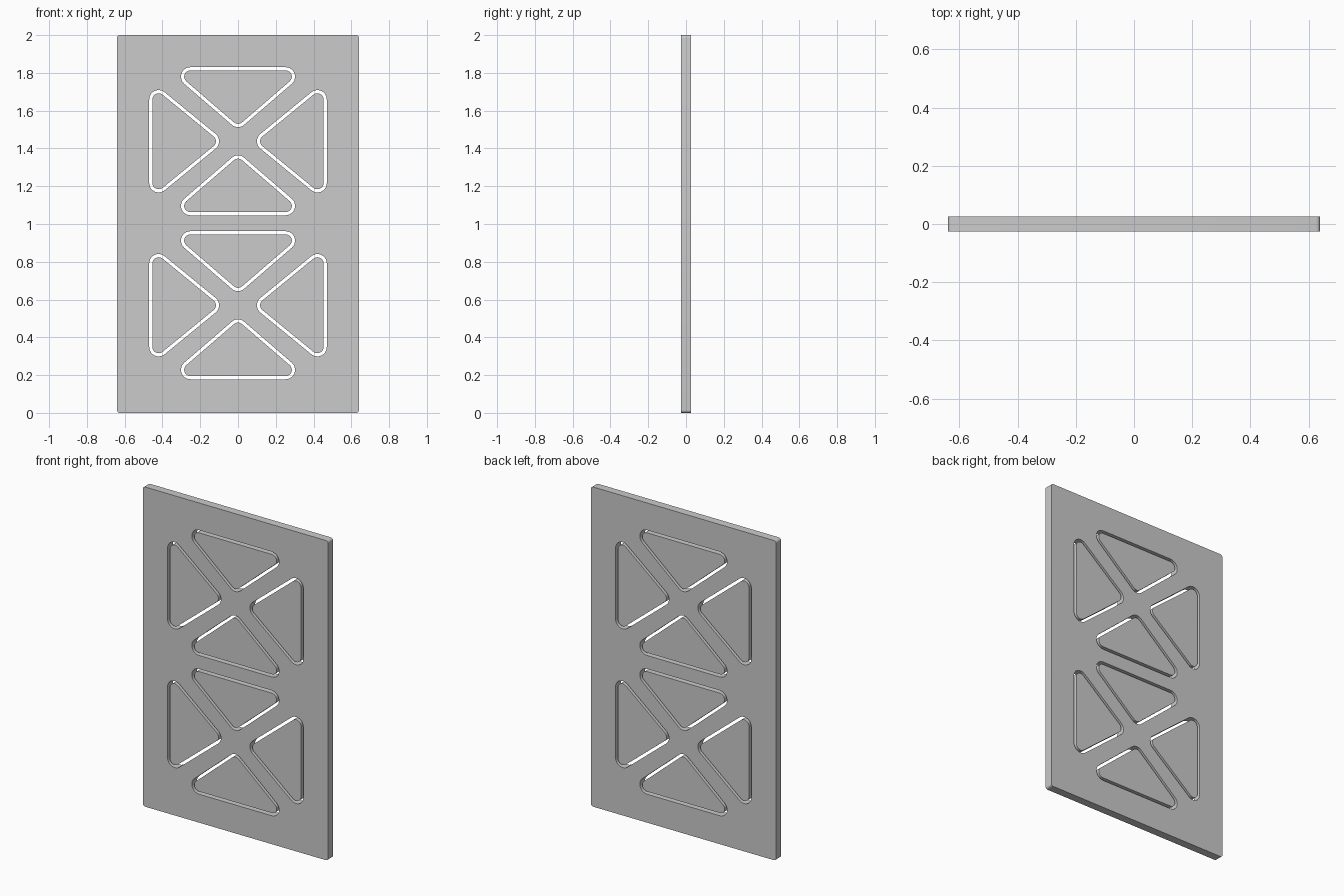
import bpy, bmesh, math

if "Cube" in bpy.data.objects:
    bpy.data.objects.remove(bpy.data.objects["Cube"])

HALF_T = 0.0255      # half thickness of the plate
R_HOLE = 0.05        # corner radius of the cut-outs
GAP = 0.017          # slot width around each insert


def rounded(centres, r, steps=10):
    """Rounded polygon; centres are the corner-arc centres, counter-clockwise."""
    pts, n = [], len(centres)
    for i, (cx, cz) in enumerate(centres):
        px, pz = centres[i - 1]
        nx, nz = centres[(i + 1) % n]
        a0 = math.atan2(cz - pz, cx - px) - math.pi / 2
        a1 = math.atan2(nz - cz, nx - cx) - math.pi / 2
        sweep = (a1 - a0) % (2 * math.pi)
        for k in range(steps + 1):
            a = a0 + sweep * k / steps
            pts.append((cx + r * math.cos(a), cz + r * math.sin(a)))
    return pts


def plate(name, outlines):
    """Filled, extruded outlines standing in the XZ plane, as a clean mesh."""
    cu = bpy.data.curves.new(name, 'CURVE')
    cu.dimensions, cu.fill_mode, cu.extrude = '2D', 'BOTH', HALF_T
    for pts in outlines:
        sp = cu.splines.new('POLY')
        sp.points.add(len(pts) - 1)
        for p, (x, z) in zip(sp.points, pts):
            p.co = (x, z, 0, 1)
        sp.use_cyclic_u = True
    ob = bpy.data.objects.new(name, cu)
    bpy.context.collection.objects.link(ob)
    ob.rotation_euler.x = math.pi / 2
    bpy.ops.object.select_all(action='DESELECT')
    bpy.context.view_layer.objects.active = ob
    ob.select_set(True)
    bpy.ops.object.convert(target='MESH')
    ob = bpy.context.view_layer.objects.active
    bpy.ops.object.transform_apply(location=False, rotation=True, scale=False)
    bm = bmesh.new()
    bm.from_mesh(ob.data)
    bmesh.ops.remove_doubles(bm, verts=bm.verts, dist=1e-5)
    bmesh.ops.recalc_face_normals(bm, faces=bm.faces)
    bm.to_mesh(ob.data)
    bm.free()
    bpy.ops.object.shade_smooth_by_angle(angle=math.radians(30))
    return ob


# Triangle layout: one upper and one right triangle, each turned half round
upper = [(0, 0.125), (0.252, 0.342), (-0.252, 0.342)]
right = [(0.150, 0), (0.420, -0.221), (0.420, 0.221)]
triangles = {}
for level, cz in (("lower", 0.570), ("upper", 1.438)):
    for tri, names in ((upper, ("top", "bottom")), (right, ("right", "left"))):
        for s, side in zip((1, -1), names):
            triangles[f"{level}_{side}_insert"] = [(s * x, cz + s * z) for x, z in tri]

# Panel with triangular cut-outs
c = 0.015
border = rounded([(-0.64 + c, c), (0.64 - c, c), (0.64 - c, 2 - c), (-0.64 + c, 2 - c)], c, 5)
plate("panel", [border] + [rounded(t, R_HOLE) for t in triangles.values()])

# Loose triangular inserts
for name, t in triangles.items():
    plate(name, [rounded(t, R_HOLE - GAP)])
